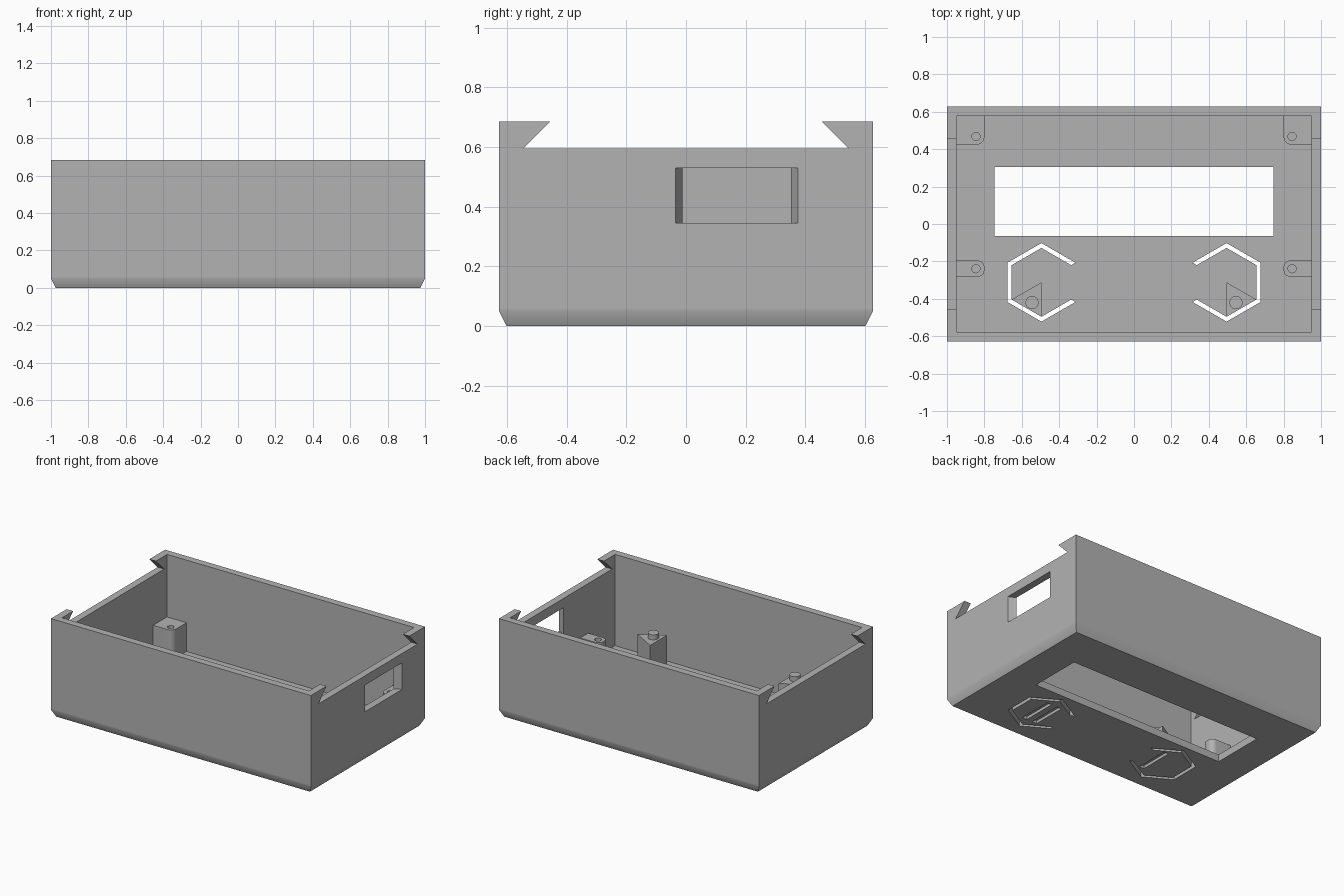
import bpy, bmesh, math
from mathutils import Vector

cube = bpy.data.objects.get("Cube")
if cube:
    bpy.data.objects.remove(cube, do_unlink=True)

grey = bpy.data.materials.new("plain grey")
grey.use_nodes = True
COLOUR = (0.45, 0.45, 0.45, 1)
grey.diffuse_color = COLOUR
grey.node_tree.nodes["Principled BSDF"].inputs["Base Color"].default_value = COLOUR

W, D, H, T = 1.0, 0.627, 0.685, 0.05   # half width, half depth, height, wall


def add(name, bm):
    bmesh.ops.recalc_face_normals(bm, faces=bm.faces)
    mesh = bpy.data.meshes.new(name)
    bm.to_mesh(mesh)
    bm.free()
    mesh.materials.append(grey)
    ob = bpy.data.objects.new(name, mesh)
    bpy.context.collection.objects.link(ob)
    return ob


def loft(name, rings):
    """Solid through a stack of equal-sized point rings."""
    bm = bmesh.new()
    rows = [[bm.verts.new(p) for p in r] for r in rings]
    n = len(rows[0])
    for a, b in zip(rows, rows[1:]):
        for i in range(n):
            j = (i + 1) % n
            bm.faces.new((a[i], a[j], b[j], b[i]))
    bm.faces.new(rows[0])
    bm.faces.new(rows[-1])
    return add(name, bm)


def prism(name, pts, z0, z1):
    return loft(name, [[(x, y, z) for x, y in pts] for z in (z0, z1)])


def rect(x0, x1, y0, y1):
    return [(x0, y0), (x1, y0), (x1, y1), (x0, y1)]


def circle(cx, cy, r, n=24):
    return [(cx + r * math.cos(math.tau * i / n), cy + r * math.sin(math.tau * i / n))
            for i in range(n)]


def cut(ob, cutter):
    mod = ob.modifiers.new("cut", 'BOOLEAN')
    mod.operation, mod.solver, mod.object = 'DIFFERENCE', 'EXACT', cutter
    bpy.context.view_layer.objects.active = ob
    bpy.ops.object.modifier_apply(modifier=mod.name)
    bpy.data.objects.remove(cutter, do_unlink=True)


def smooth(ob):
    bpy.ops.object.select_all(action='DESELECT')
    ob.select_set(True)
    bpy.context.view_layer.objects.active = ob
    bpy.ops.object.shade_smooth_by_angle(angle=math.radians(30))


# Case shell with a softened bottom edge
case = loft("case_shell", [
    [(x, y, z) for x, y in rect(i - W, W - i, i - D, D - i)]
    for i, z in ((0.025, 0), (0, 0.05), (0, 0.06), (0, H))])
cut(case, prism("cavity", rect(T - W, W - T, T - D, D - T), T, H + 0.1))

# Dovetail channel through both end walls
dove = [(-0.545, 0.595), (0.545, 0.595), (0.435, 0.705), (-0.435, 0.705)]
cut(case, loft("dovetail", [[(x, y, z) for y, z in dove] for x in (-1.1, 1.1)]))

# Display opening in the floor
cut(case, prism("display", rect(-0.745, 0.745, -0.065, 0.305), -0.1, 0.1))

# Flared port opening in the left end wall
cut(case, prism("port", [(0.93, -0.003), (1.02, -0.044), (1.02, 0.384), (0.93, 0.343)],
                0.345, 0.53))

# Flexible hexagonal buttons: open slots and shallow grooves underneath
BX, BY, R_OUT, R_IN = 0.495, -0.312, 0.21, 0.184


def hex_point(s, r, deg):
    a = math.radians(deg)
    return (s * (BX - r * math.cos(a)), BY + r * math.sin(a))


angles = range(30, 331, 60)
for s in (-1, 1):
    ring = [hex_point(s, R_OUT, a) for a in angles]
    ring += [hex_point(s, R_IN, a) for a in reversed(angles)]
    cut(case, prism("slot", ring, -0.1, 0.1))
for x in (-0.425, 0.45, 0.53):
    cut(case, prism("groove", rect(x - 0.018, x + 0.018, BY - 0.12, BY + 0.12), -0.1, 0.02))
smooth(case)

# Button posts: a triangular sixth of the hexagon with a round pin on top
for s, side in ((-1, "right"), (1, "left")):
    tri = [(s * BX, BY), hex_point(s, R_IN, 210), hex_point(s, R_IN, 270)]
    prism(side + "_button_post", tri, 0.04, 0.275)
    smooth(prism(side + "_button_pin", circle(s * 0.545, -0.42, 0.035), 0.26, 0.31))


# Board standoffs with rounded inner corners and screw holes
def standoff(name, s, y0, y1, r, round_top):
    def arc(cy, start):
        return [(0.8 + r + r * math.cos(math.radians(start + 15 * i)),
                 cy + r * math.sin(math.radians(start + 15 * i))) for i in range(7)]
    pts = [(0.96, y1)] + (arc(y1 - r, 90) if round_top else [(0.8, y1)])
    pts += arc(y0 + r, 180) + [(0.96, y0)]
    ob = prism(name, [(s * x, y) for x, y in pts], 0.04, 0.25)
    hole_y = y0 + 0.043
    cut(ob, prism("screw_hole", circle(s * 0.845, hole_y, 0.022), 0.1, 0.3))
    smooth(ob)


for s, side in ((-1, "right"), (1, "left")):
    standoff(side + "_back_standoff", s, 0.425, 0.585, 0.04, False)
    standoff(side + "_front_standoff", s, -0.282, -0.195, 0.035, True)
